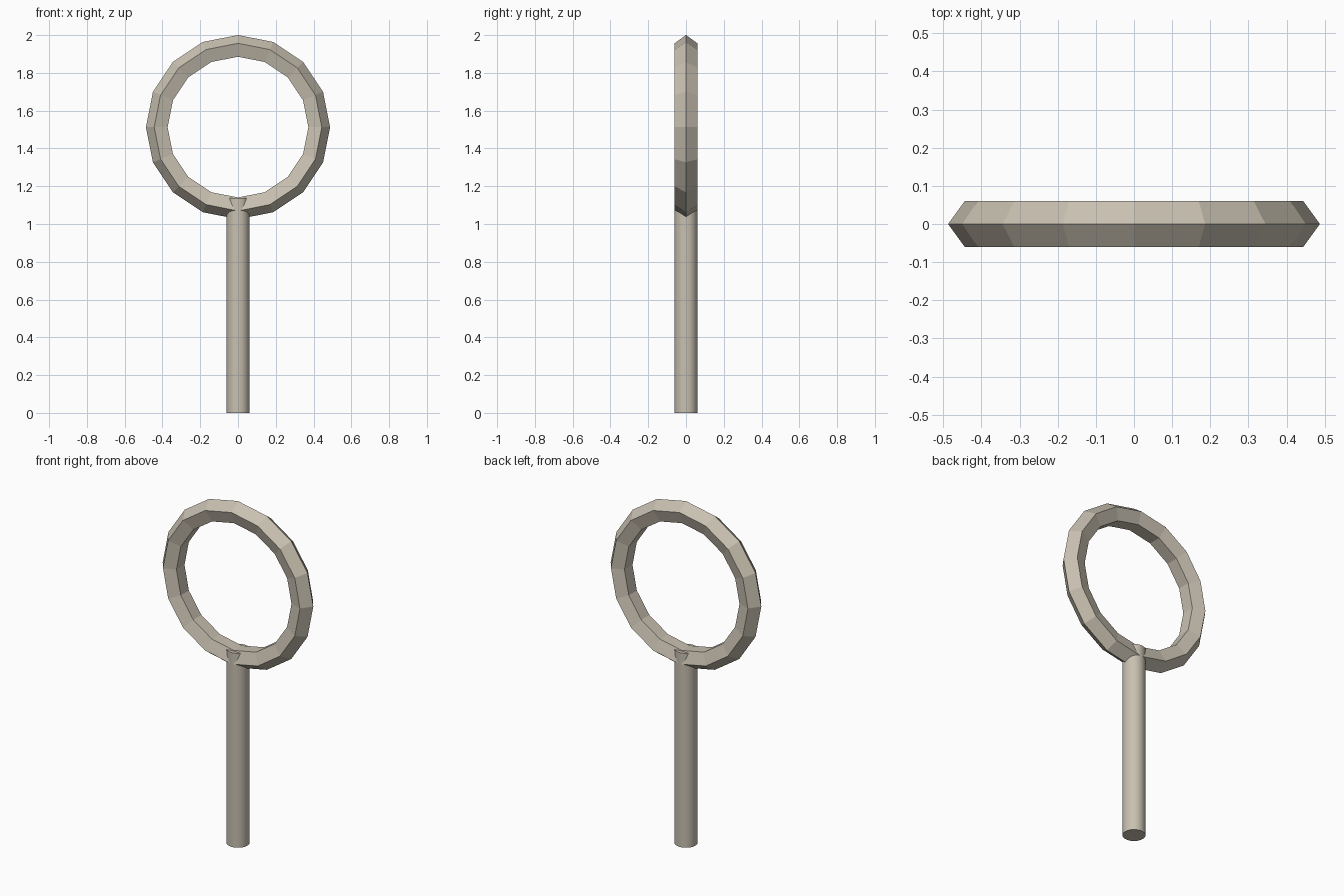
import bpy, bmesh, math

if "Cube" in bpy.data.objects:
    bpy.data.objects.remove(bpy.data.objects["Cube"])

mat = bpy.data.materials.new("warm beige")
mat.diffuse_color = (0.58, 0.53, 0.44, 1)
mat.use_nodes = True
mat.node_tree.nodes["Principled BSDF"].inputs["Base Color"].default_value = mat.diffuse_color

# Low-poly ring: pentagon section (point outward) swept around 16 steps
MAJOR, MINOR, STEPS, SIDES, CZ = 0.424, 0.0635, 16, 5, 1.513
bm = bmesh.new()
rows = []
for i in range(STEPS):
    a = 2 * math.pi * i / STEPS
    row = []
    for j in range(SIDES):
        b = 2 * math.pi * j / SIDES
        r = MAJOR + MINOR * math.cos(b)
        row.append(bm.verts.new((r * math.cos(a), MINOR * math.sin(b), CZ + r * math.sin(a))))
    rows.append(row)
for i in range(STEPS):
    p, q = rows[i], rows[(i + 1) % STEPS]
    for j in range(SIDES):
        k = (j + 1) % SIDES
        bm.faces.new((p[j], p[k], q[k], q[j]))
bmesh.ops.recalc_face_normals(bm, faces=bm.faces)
mesh = bpy.data.meshes.new("ring")
bm.to_mesh(mesh)
bm.free()
ring = bpy.data.objects.new("ring", mesh)
bpy.context.collection.objects.link(ring)
mesh.materials.append(mat)

# Round handle, its top poking slightly through the ring
TOP = 1.137
bpy.ops.mesh.primitive_cylinder_add(vertices=32, radius=0.061, depth=TOP, location=(0, 0, TOP / 2))
handle = bpy.context.object
handle.name = "handle"
handle.data.materials.append(mat)
bpy.ops.object.shade_smooth_by_angle(angle=math.radians(30))
